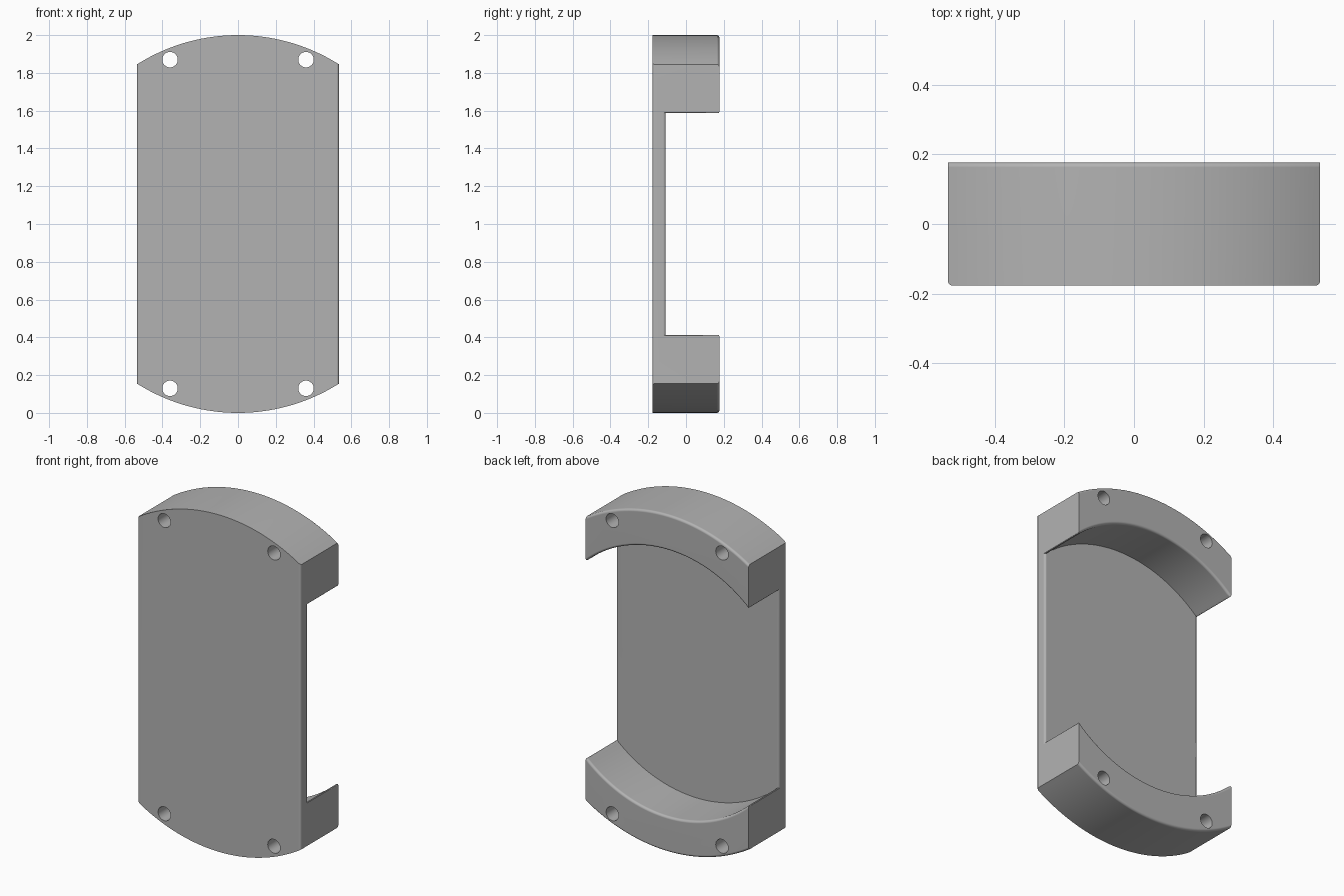
import bpy, bmesh
from math import asin, sin, cos, pi, hypot
from mathutils import Matrix

cube = bpy.data.objects.get("Cube")
if cube:
    bpy.data.objects.remove(cube, do_unlink=True)

HALF_W, HALF_D, MID = 0.535, 0.177, 1.0
R_OUT, R_IN, FLOOR_Y = 1.0, 0.79, -0.108
HOLE_X, HOLE_Z, HOLE_R, ROUND = 0.36, 0.87, 0.041, 0.014


def arc(radius, steps=40):
    """Upper arc from right side to left side, relative to the middle."""
    a = asin(HALF_W / radius)
    angles = [a - 2 * a * i / steps for i in range(steps + 1)]
    return [(radius * sin(t), radius * cos(t)) for t in angles]


def prism(name, half_outline, y0, y1):
    """Extrude an outline, mirrored top to bottom, along y."""
    outline = half_outline + [(x, -z) for x, z in reversed(half_outline)]
    bm = bmesh.new()
    face = bm.faces.new([bm.verts.new((x, y0, z + MID)) for x, z in outline])
    ext = bmesh.ops.extrude_face_region(bm, geom=[face])
    verts = [v for v in ext["geom"] if isinstance(v, bmesh.types.BMVert)]
    bmesh.ops.translate(bm, verts=verts, vec=(0, y1 - y0, 0))
    bmesh.ops.recalc_face_normals(bm, faces=bm.faces)
    return to_object(name, bm)


def to_object(name, bm):
    mesh = bpy.data.meshes.new(name)
    bm.to_mesh(mesh)
    bm.free()
    obj = bpy.data.objects.new(name, mesh)
    bpy.context.collection.objects.link(obj)
    return obj


def cut(target, cutter):
    mod = target.modifiers.new("cut", "BOOLEAN")
    mod.operation, mod.solver, mod.object = "DIFFERENCE", "EXACT", cutter
    bpy.context.view_layer.objects.active = target
    bpy.ops.object.modifier_apply(modifier=mod.name)
    bpy.data.objects.remove(cutter, do_unlink=True)


# Body with rounded ends, hollowed from the back by a wide round recess
body = prism("bracket_body", arc(R_OUT), -HALF_D, HALF_D)
inner = arc(R_IN)
wide = [(0.7, inner[0][1])] + inner + [(-0.7, inner[-1][1])]
cut(body, prism("recess_cutter", wide, FLOOR_Y, 0.4))


# Soft edges: front sides, recess rim and the back rims of both arcs
def is_soft(edge):
    def all_verts(test):
        return all(test(v.co) for v in edge.verts)

    def near(a, b):
        return abs(a - b) < 0.002

    def radius(c):
        return hypot(c.x, c.z - MID)

    side = all_verts(lambda c: near(abs(c.x), HALF_W))
    if side and all_verts(lambda c: near(c.y, -HALF_D)):
        return True
    if side and all_verts(lambda c: c.y > FLOOR_Y - 0.002 and radius(c) < R_IN + 0.002):
        return True
    return all_verts(lambda c: near(c.y, HALF_D)) and any(
        all_verts(lambda c: near(radius(c), r)) for r in (R_OUT, R_IN))


bm = bmesh.new()
bm.from_mesh(body.data)
bmesh.ops.remove_doubles(bm, verts=bm.verts, dist=0.0005)
bmesh.ops.bevel(bm, geom=[e for e in bm.edges if is_soft(e)], offset=ROUND,
                offset_type="OFFSET", segments=4, profile=0.5,
                affect="EDGES", clamp_overlap=False)
bmesh.ops.recalc_face_normals(bm, faces=bm.faces)
bm.to_mesh(body.data)
bm.free()

# Four screw holes right through the end blocks
bm = bmesh.new()
for sx in (-1, 1):
    for sz in (-1, 1):
        place = Matrix.Translation((sx * HOLE_X, 0, MID + sz * HOLE_Z))
        bmesh.ops.create_cone(bm, cap_ends=True, segments=32, depth=1,
                              radius1=HOLE_R, radius2=HOLE_R,
                              matrix=place @ Matrix.Rotation(pi / 2, 4, "X"))
cut(body, to_object("hole_cutter", bm))

# Plain grey finish
grey = bpy.data.materials.new("plain_grey")
grey.use_nodes = True
colour = (0.45, 0.45, 0.45, 1)
grey.diffuse_color = colour
grey.node_tree.nodes["Principled BSDF"].inputs["Base Color"].default_value = colour
body.data.materials.clear()
body.data.materials.append(grey)

# Smooth shading with crisp edges
bpy.ops.object.select_all(action="DESELECT")
body.select_set(True)
bpy.context.view_layer.objects.active = body
bpy.ops.object.shade_smooth_by_angle(angle=pi / 6)
weighted = body.modifiers.new("even_shading", "WEIGHTED_NORMAL")
weighted.keep_sharp = True
